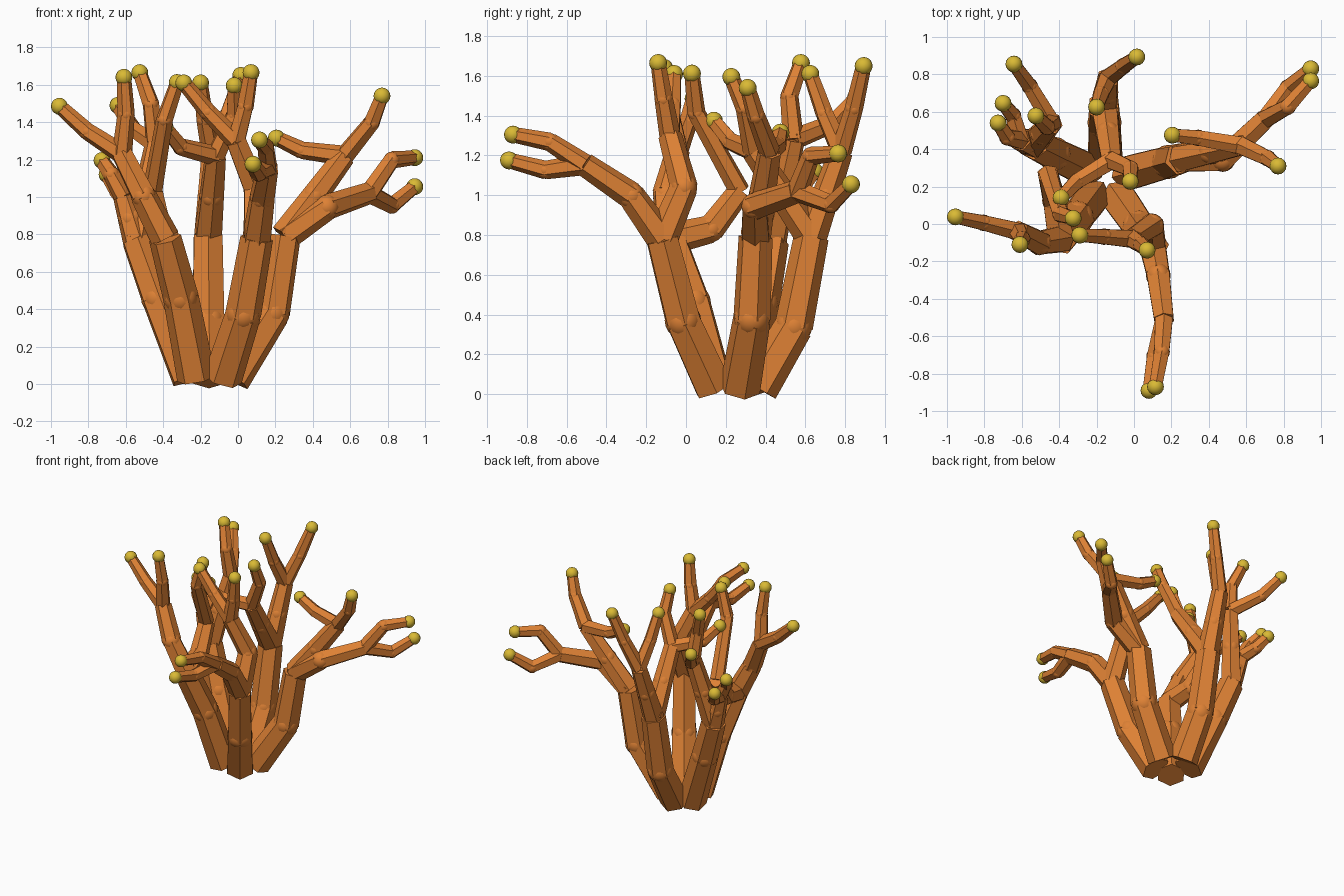
import bpy, bmesh
from mathutils import Vector, Matrix

if "Cube" in bpy.data.objects:
    bpy.data.objects.remove(bpy.data.objects["Cube"])


def material(name, rgb):
    m = bpy.data.materials.new(name)
    m.diffuse_color = (*rgb, 1)
    m.use_nodes = True
    m.node_tree.nodes["Principled BSDF"].inputs["Base Color"].default_value = m.diffuse_color
    return m


ORANGE = material("orange_bark", (0.73, 0.22, 0.035))
YELLOW = material("yellow_tip", (0.70, 0.49, 0.035))


def finish(bm, name, mat):
    me = bpy.data.meshes.new(name)
    bm.to_mesh(me)
    bm.free()
    me.materials.append(mat)
    bpy.context.collection.objects.link(bpy.data.objects.new(name, me))


def ball(bm, p, r):
    res = bmesh.ops.create_uvsphere(bm, u_segments=16, v_segments=10, radius=r,
                                    matrix=Matrix.Translation(p))
    for v in res["verts"]:
        for f in v.link_faces:
            f.smooth = True


def limb(name, pts, r0, r1):
    """Three-point path of six-sided tapered segments with a round joint."""
    bm = bmesh.new()
    radii = (r0, (r0 + r1) / 2, r1)
    for i in range(2):
        d = pts[i + 1] - pts[i]
        rot = d.to_track_quat('Z', 'Y').to_matrix().to_4x4()
        mat = Matrix.Translation((pts[i] + pts[i + 1]) / 2) @ rot
        bmesh.ops.create_cone(bm, cap_ends=True, segments=6, radius1=radii[i],
                              radius2=radii[i + 1], depth=d.length, matrix=mat)
    ball(bm, pts[1], radii[1] * 0.95)
    finish(bm, name, ORANGE)


def tip(name, p):
    bm = bmesh.new()
    ball(bm, p, 0.045)
    finish(bm, name, YELLOW)


def stem(side, top, knee_z, knee_out, *forks):
    """Trunk from the root ring to top; each fork is (point, tips, bend, bow)."""
    top = Vector(top)
    root = Vector((-.15, .24, .03))
    out = Vector((top.x - root.x, top.y - root.y, 0)).normalized()
    base = root + out * .12
    knee = base.lerp(top, .6) + out * knee_out
    knee.z = knee_z
    limb(side + "_trunk", [base, knee, top], .105, .088)
    for i, (fork, tips, bend, bow) in enumerate(forks, 1):
        fork = Vector(fork)
        mid = top.lerp(fork, .5) + Vector(bend)
        limb(f"{side}_branch_{i}", [top, mid, fork], .08, .06)
        ends = [Vector(t) for t in tips]
        for j, end in enumerate(ends, 1):
            # twigs of one fork bow away from each other, a lone twig bows up
            away = (end - ends[-j]).normalized() if len(ends) > 1 else Vector((0, -.7, .7))
            elbow = fork.lerp(end, .5) + away * bow
            limb(f"{side}_twig_{i}_{j}", [fork, elbow, end], .054, .039)
            tip(f"{side}_tip_{i}_{j}", end)


STRAIGHT = (0, 0, 0)
stem("right", (.25, .35, .79), .38, .05,
     ((.70, .56, 1.02), [(.945, .83, 1.055), (.945, .765, 1.21)], (0, -.11, .04), .09),
     ((.57, .42, 1.22), [(.77, .31, 1.54), (.205, .475, 1.315)], STRAIGHT, .05))
stem("front", (.10, -.12, .78), .37, 0,
     ((.16, -.51, 1.155), [(.08, -.89, 1.175), (.115, -.87, 1.305)], (0, .04, .03), .04),
     ((-.01, -.08, 1.30), [(.07, -.14, 1.665), (-.29, -.06, 1.61)], (.05, .09, 0), .01))
stem("back", (-.16, .63, .79), .34, .02,
     ((-.14, .78, 1.22), [(.015, .893, 1.65), (-.2, .625, 1.61)], STRAIGHT, .01),
     ((-.12, .34, 1.22), [(-.39, .14, 1.375), (-.02, .228, 1.595)], STRAIGHT, .06))
stem("back_left", (-.54, .43, .77), .46, 0,
     ((-.44, .54, 1.28), [(-.525, .578, 1.665), (-.642, .855, 1.49)], STRAIGHT, .05),
     ((-.61, .45, 1.0), [(-.70, .645, 1.12), (-.727, .54, 1.195)], STRAIGHT, .04))
stem("front_left", (-.39, -.08, .78), .46, -.03,
     ((-.62, -.04, 1.23), [(-.955, .038, 1.485), (-.61, -.11, 1.64)], (0, -.04, 0), .02),
     ((-.46, .27, 1.02), [(-.325, .03, 1.612)], (0, .03, -.07), .14))
